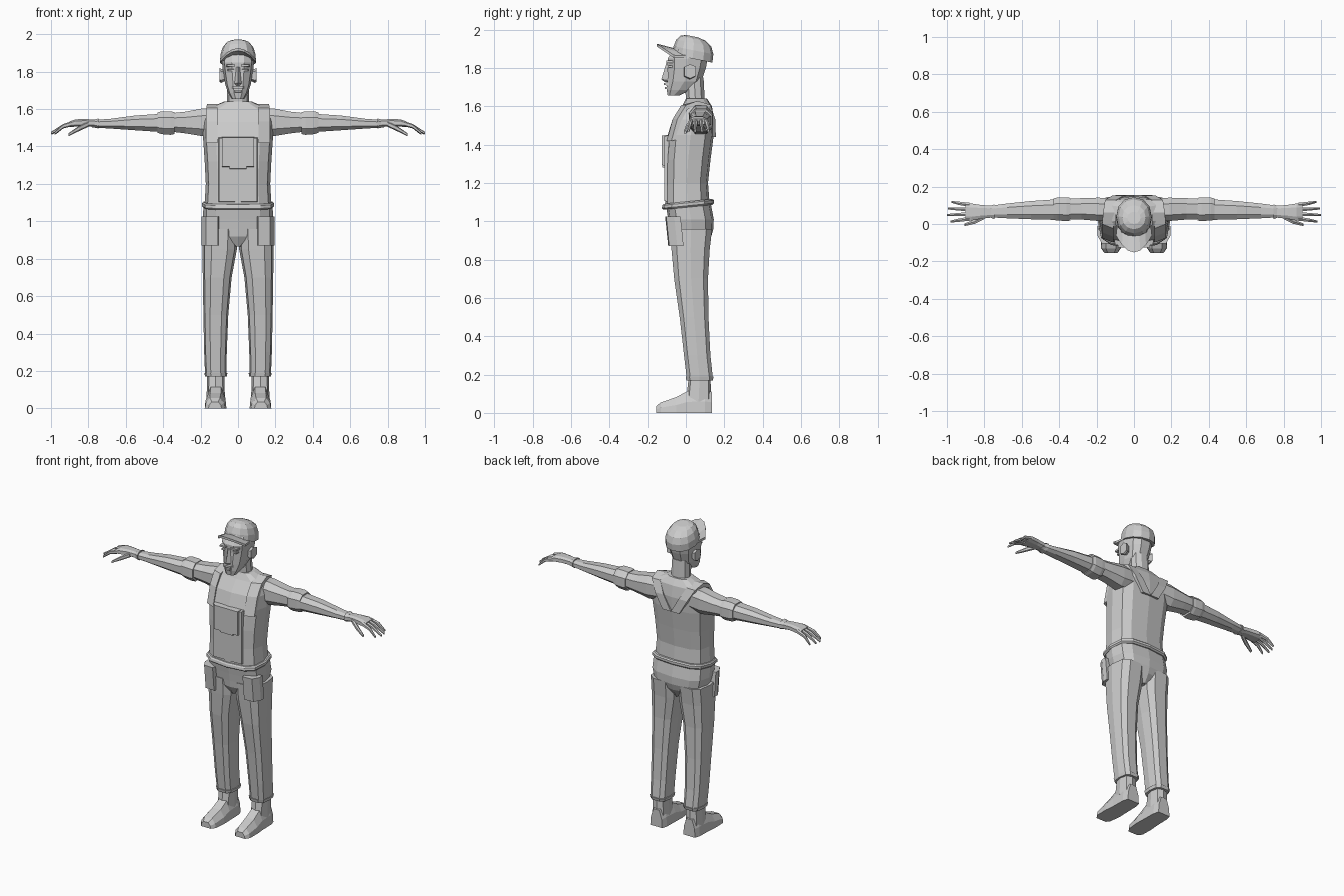
import bpy
import bmesh
from math import sin, cos, pi, copysign
from mathutils import Vector

default_cube = bpy.data.objects.get("Cube")
if default_cube:
    bpy.data.objects.remove(default_cube, do_unlink=True)

grey = bpy.data.materials.new("plain grey")
grey.use_nodes = True
grey.diffuse_color = (0.6, 0.6, 0.6, 1)
grey.node_tree.nodes["Principled BSDF"].inputs["Base Color"].default_value = grey.diffuse_color


def loft(name, rings, mirror=False):
    """Skin a list of equal-length point rings, close both ends, optionally mirror in x."""
    bm = bmesh.new()
    loops = [[bm.verts.new(point) for point in ring] for ring in rings]
    count = len(loops[0])
    for lower, upper in zip(loops, loops[1:]):
        for i in range(count):
            j = (i + 1) % count
            bm.faces.new((lower[i], lower[j], upper[j], upper[i]))
    bm.faces.new(loops[0])
    bm.faces.new(loops[-1])
    bmesh.ops.recalc_face_normals(bm, faces=bm.faces)
    mesh = bpy.data.meshes.new(name)
    bm.to_mesh(mesh)
    bm.free()
    mesh.materials.append(grey)
    obj = bpy.data.objects.new(name, mesh)
    bpy.context.collection.objects.link(obj)
    if mirror:
        obj.modifiers.new("mirror", 'MIRROR').use_mirror_merge = False
    return obj


def oval(u0, u1, v0, v1, sides, power, turn=0.0):
    """Rounded-box outline filling the given ranges."""
    points = []
    for i in range(sides):
        angle = 2 * pi * (i + turn) / sides
        c, s = cos(angle), sin(angle)
        u = copysign(abs(c) ** (2 / power), c)
        v = copysign(abs(s) ** (2 / power), s)
        points.append(((u0 + u1 + u * (u1 - u0)) / 2, (v0 + v1 + v * (v1 - v0)) / 2))
    return points


def column(name, rows, sides=12, power=3, tilt=0.0, mirror=False):
    """Upright form from rows of z, x range and y range; tilt raises the back."""
    rings = []
    for z, x0, x1, y0, y1 in rows:
        rings.append([(x, y, z + tilt * y) for x, y in oval(x0, x1, y0, y1, sides, power)])
    return loft(name, rings, mirror)


def body(name, rows, **options):
    """Centred upright form from rows of z, half width and y range."""
    return column(name, [(z, -w, w, y0, y1) for z, w, y0, y1 in rows], **options)


def limb(name, rows, sides=8, power=2.4, turn=0.5):
    """Mirrored sideways form from rows of x, y range and z range."""
    rings = []
    for x, y0, y1, z0, z1 in rows:
        rings.append([(x, y, z) for y, z in oval(y0, y1, z0, z1, sides, power, turn)])
    return loft(name, rings, True)


def box(name, x, y, z, taper=1.0, mirror=False):
    """Block from three ranges, its front (-y) face shrunk by taper."""
    mx, mz = sum(x) / 2, sum(z) / 2
    corners = [(x[0], z[0]), (x[1], z[0]), (x[1], z[1]), (x[0], z[1])]
    front = [(mx + (a - mx) * taper, y[0], mz + (b - mz) * taper) for a, b in corners]
    back = [(a, y[1], b) for a, b in corners]
    return loft(name, [front, back], mirror)


# Torso, bib and chest pocket
body("torso", [
    (1.07, .18, -.108, .125), (1.2, .172, -.105, .115), (1.32, .178, -.105, .128),
    (1.45, .187, -.095, .145), (1.53, .185, -.07, .148), (1.6, .168, -.02, .135),
    (1.64, .075, .0, .11)])
box("bib", (-.105, .105), (-.112, -.07), (1.1, 1.45), .97)
box("chest_pocket", (-.087, .087), (-.126, -.09), (1.29, 1.45), .97)
box("pocket_point", (-.05, .05), (-.122, -.09), (1.28, 1.3), .9)

# Shoulder straps, crossing towards the middle of the back
strap_path = [(.14, -.082, 1.42), (.14, -.052, 1.53), (.14, -.01, 1.6), (.135, .06, 1.622),
              (.125, .125, 1.602), (.085, .148, 1.53), (.03, .15, 1.44)]
strap_rings = []
for x, y, z in strap_path:
    out = Vector((0, y - .04, z - 1.45)).normalized() * .006
    inner, outer = Vector((x - .03, y, z)), Vector((x + .03, y, z))
    if y < 0:
        inner.y -= .012
        outer.y += .012
    strap_rings.append([inner + out, outer + out, outer - out * 3, inner - out * 3])
loft("shoulder_straps", strap_rings, True)

# Belt, hips and trouser legs
body("waistband", [(1.072, .186, -.118, .138), (1.08, .193, -.125, .146),
                   (1.095, .193, -.122, .146), (1.102, .186, -.115, .138)], tilt=.1)
body("hips", [(.865, .015, -.055, .1), (.92, .09, -.083, .132), (.96, .175, -.085, .143),
              (1.01, .187, -.092, .145), (1.09, .185, -.105, .13)])
column("trouser_legs", [
    (.18, .062, .176, .002, .143), (.3, .06, .181, -.012, .13), (.5, .052, .185, -.035, .12),
    (.7, .034, .188, -.064, .118), (.85, .006, .191, -.078, .127), (.96, .002, .19, -.086, .14)],
    sides=10, mirror=True)
column("trouser_cuffs", [(.17, .06, .176, .0, .142), (.19, .056, .18, -.004, .147)],
       sides=10, mirror=True)

# Hip pockets folded round the front corners
pocket_outline = [(.1, -.06), (.108, -.092), (.172, -.087), (.196, -.045), (.196, -.012), (.15, -.012)]
loft("hip_pockets", [[(x, y - lean, z) for x, y in pocket_outline]
                     for z, lean in ((.87, 0), (1.025, .016))], True)

# Ankles and shoes
column("ankles", [(.06, .07, .168, .0, .132), (.185, .074, .164, .015, .128)], sides=8, mirror=True)
shoe_rings = []
for y, x0, x1, top in [(-.155, .088, .158, .035), (-.13, .07, .176, .055), (-.05, .062, .178, .082),
                       (.01, .064, .172, .115), (.1, .066, .17, .12), (.135, .076, .16, .11)]:
    bevel = (x1 - x0) / 4
    shoe_rings.append([(x0, y, 0), (x1, y, 0), (x1 - .004, y, top * .5), (x1 - bevel, y, top),
                       (x0 + bevel, y, top), (x0 + .004, y, top * .5)])
loft("shoes", shoe_rings, True)

# Sleeves, forearms and glove cuffs
limb("sleeves", [(.1, .01, .14, 1.46, 1.61), (.19, .012, .145, 1.45, 1.608),
                 (.28, .02, .142, 1.466, 1.59), (.35, .022, .138, 1.475, 1.582)])
limb("sleeve_cuffs", [(.34, .014, .144, 1.462, 1.588), (.36, .012, .146, 1.458, 1.592),
                      (.41, .014, .146, 1.462, 1.592), (.43, .018, .14, 1.47, 1.585)])
limb("forearms", [(.41, .018, .136, 1.474, 1.578), (.55, .022, .126, 1.484, 1.568),
                  (.68, .028, .112, 1.494, 1.55), (.78, .034, .098, 1.5, 1.542)])
limb("glove_cuffs", [(.745, .024, .108, 1.494, 1.552), (.765, .03, .1, 1.499, 1.546)])

# Hands: palm, four fingers and a thumb
limb("palms", [(.75, .034, .098, 1.503, 1.544), (.82, .026, .104, 1.506, 1.548),
               (.87, .016, .112, 1.505, 1.546), (.9, .018, .112, 1.503, 1.534)], power=3)
for i, finger in enumerate(("index", "middle", "ring", "little")):
    base = .028 + i * .025
    spread = (i - 1.5) * .01
    reach = (.98, 1.0, .995, .975)[i]
    limb(finger + "_fingers", [
        (.88, base - .012, base + .012, 1.51, 1.538),
        (.935, base + spread / 2 - .01, base + spread / 2 + .01, 1.496, 1.52),
        (reach, base + spread - .006, base + spread + .006, 1.464, 1.478)], sides=6)
limb("thumbs", [(.8, .025, .055, 1.505, 1.535), (.85, .0, .026, 1.482, 1.51),
                (.905, -.012, .004, 1.456, 1.472)], sides=6)

# Neck and head
body("neck", [(1.58, .075, -.02, .12), (1.64, .06, -.002, .1), (1.75, .056, -.01, .094)],
     sides=10, power=2.2)
body("head", [
    (1.655, .034, -.096, -.035), (1.685, .052, -.102, .03), (1.73, .068, -.1, .085),
    (1.8, .08, -.095, .108), (1.85, .086, -.098, .118), (1.91, .075, -.06, .11)],
    sides=10, power=2.5)

# Nose, mouth, moustache, eyes and brows
loft("nose", [[(-.009, -.094, 1.825), (.009, -.094, 1.825), (0, -.102, 1.825)],
              [(-.019, -.095, 1.735), (.019, -.095, 1.735), (0, -.128, 1.74)],
              [(-.014, -.09, 1.727), (.014, -.09, 1.727), (0, -.112, 1.727)]])
box("moustache", (-.036, .036), (-.114, -.08), (1.708, 1.724), .75)
box("lower_lip", (-.024, .024), (-.11, -.08), (1.688, 1.701), .7)
box("eyes", (.018, .056), (-.094, -.065), (1.802, 1.814), .8, True)
box("eyebrows", (.014, .062), (-.103, -.065), (1.826, 1.838), .9, True)

# Ears
limb("ears", [(.07, -.006, .04, 1.75, 1.81), (.09, -.012, .05, 1.74, 1.815),
              (.1, -.01, .054, 1.745, 1.82)], sides=6, power=3)

# Cap with a curved peak
body("cap", [(1.855, .096, -.07, .138), (1.9, .094, -.064, .143), (1.938, .082, -.05, .132),
             (1.962, .062, -.028, .1), (1.972, .035, .0, .065)], sides=12, power=2.2, tilt=-.2)
peak_rings = []
for step in range(-3, 4):
    t = step / 3
    root = Vector((.088 * t, -.05 + .055 * t * t, 1.9 - .035 * t * t))
    edge = Vector((.096 * t, -.152 + .09 * t * t, 1.926 - .06 * t * t))
    drop = Vector((0, 0, .014))
    peak_rings.append([root, edge, edge - drop, root - drop])
loft("cap_peak", peak_rings)
